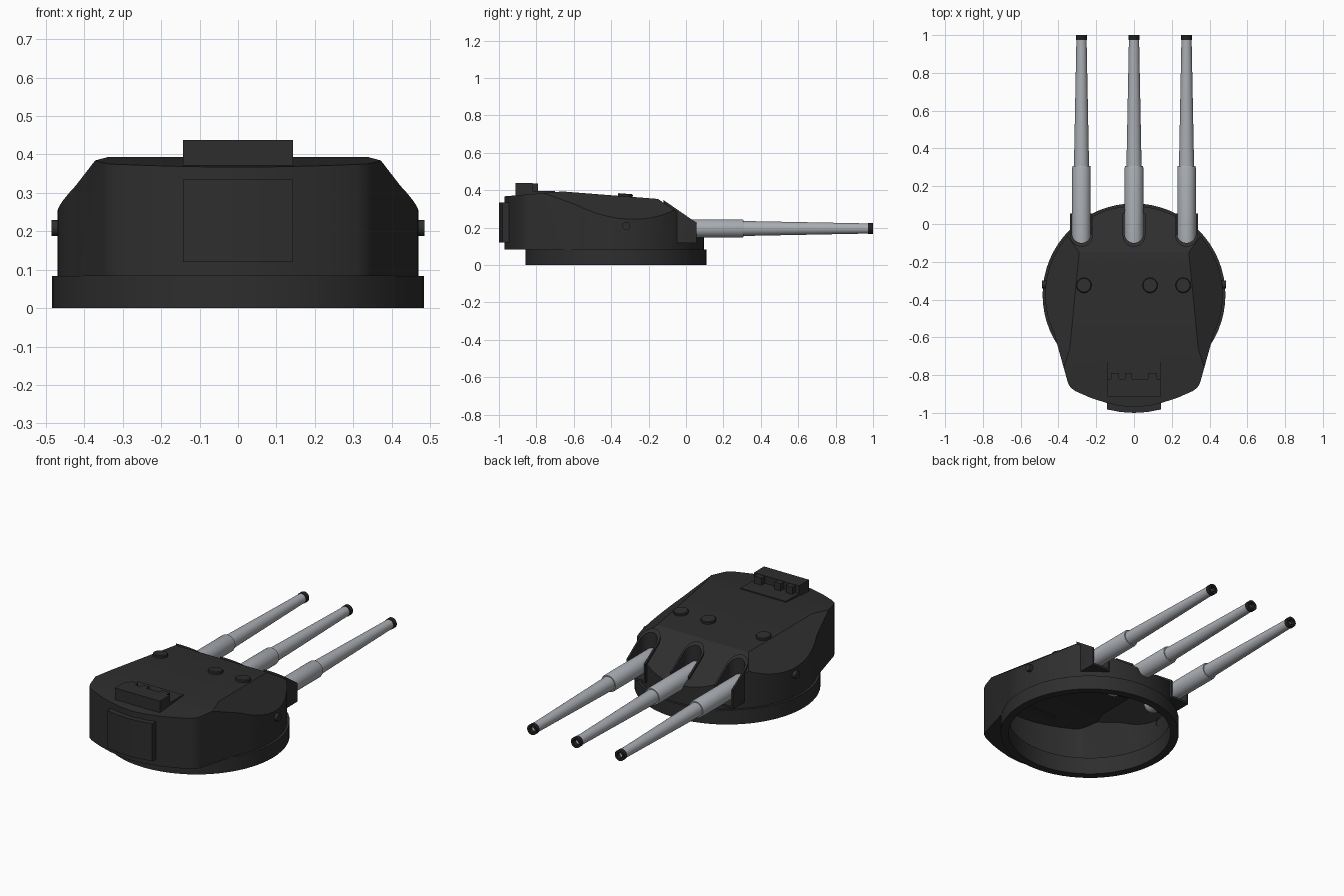
import bpy, bmesh, math
from mathutils import Vector, Matrix

cube = bpy.data.objects.get("Cube")
if cube:
    bpy.data.objects.remove(cube)


def material(name, rgb, rough):
    m = bpy.data.materials.new(name)
    m.use_nodes = True
    m.diffuse_color = (*rgb, 1)
    node = m.node_tree.nodes["Principled BSDF"]
    node.inputs["Base Color"].default_value = (*rgb, 1)
    node.inputs["Roughness"].default_value = rough
    return m


ARMOUR = material("dark armour", (0.027, 0.027, 0.027), 0.6)
STEEL = material("grey steel", (0.4, 0.42, 0.45), 0.5)
MUZZLE = material("black muzzle", (0.015, 0.015, 0.015), 0.6)

CY = -0.375            # centre of the turning ring
GUN_X = (-0.278, 0, 0.278)
GUN_Z = 0.195


def finish(name, bm, mat, angle=30):
    bmesh.ops.recalc_face_normals(bm, faces=bm.faces)
    mesh = bpy.data.meshes.new(name)
    bm.to_mesh(mesh)
    bm.free()
    mesh.materials.append(mat)
    obj = bpy.data.objects.new(name, mesh)
    bpy.context.scene.collection.objects.link(obj)
    smooth(obj, angle)
    return obj


def smooth(obj, angle=30):
    obj.data.shade_smooth()
    obj.data.set_sharp_from_angle(angle=math.radians(angle))


def prism(outline, z0, z1, planes=()):
    """Upright prism trimmed by (point, normal) planes."""
    bm = bmesh.new()
    base = bm.faces.new([bm.verts.new((x, y, z0)) for x, y in outline])
    new = bmesh.ops.extrude_face_region(bm, geom=[base])["geom"]
    bmesh.ops.translate(bm, vec=(0, 0, z1 - z0),
                        verts=[v for v in new if isinstance(v, bmesh.types.BMVert)])
    for co, no in planes:
        bmesh.ops.bisect_plane(bm, geom=bm.verts[:] + bm.edges[:] + bm.faces[:],
                               plane_co=co, plane_no=no, clear_outer=True)
        bmesh.ops.holes_fill(bm, edges=bm.edges[:], sides=0)
    return bm


def lathe(name, profile, centre, axis, mat, closed=False, steps=32):
    """Turn (radius, distance) points around an axis through centre."""
    bm = bmesh.new()
    rot = Vector((0, 0, 1)).rotation_difference(Vector(axis)).to_matrix().to_4x4()
    rings = []
    for r, h in profile:
        n = 1 if r == 0 else steps
        rings.append([bm.verts.new((r * math.cos(math.tau * i / steps),
                                    r * math.sin(math.tau * i / steps), h)) for i in range(n)])
    pairs = list(zip(rings, rings[1:])) + ([(rings[-1], rings[0])] if closed else [])
    for a, b in pairs:
        for i in range(steps):
            j = (i + 1) % steps
            quad = [a[i % len(a)], a[j % len(a)], b[j % len(b)], b[i % len(b)]]
            bm.faces.new(list(dict.fromkeys(quad)))
    bmesh.ops.transform(bm, matrix=Matrix.Translation(centre) @ rot, verts=bm.verts)
    return finish(name, bm, mat)


def box(name, x0, x1, y0, y1, z0, z1, mat=ARMOUR):
    return finish(name, prism([(x0, y0), (x1, y0), (x1, y1), (x0, y1)], z0, z1), mat)


def cut(obj, cutters):
    """Subtract the cutters for good."""
    for c in cutters:
        c.hide_render = True
        mod = obj.modifiers.new("cut", "BOOLEAN")
        mod.operation, mod.solver, mod.object = "DIFFERENCE", "EXACT", c
    graph = bpy.context.evaluated_depsgraph_get()
    mesh = bpy.data.meshes.new_from_object(obj.evaluated_get(graph))
    obj.modifiers.clear()
    obj.data = mesh
    smooth(obj)


# Gunhouse plan: round front, tapering sides, gently curved rear
right = [(0.47 * math.sin(math.radians(a)), CY + 0.47 * math.cos(math.radians(a)))
         for a in range(0, 117, 4)]
right += [(0.35, -0.84), (0.337, -0.865), (0.31, -0.885),
          (0.23, -0.92), (0.153, -0.945), (0.077, -0.963), (0, -0.97)]
plan = right + [(-x, y) for x, y in right[-2:0:-1]]

# Roof, rear roof, sloped front and side chamfer planes
A, B, D = Vector((0.29, -0.15, 0.353)), Vector((0.34, -0.66, 0.393)), Vector((0.468, -0.32, 0.245))
side = (B - A).cross(D - A).normalized()
FRONT = Vector((0, 0.69, 1)).normalized()
mirror = Vector((-1, 1, 1))
planes = [(A, Vector((0, 0.04, 0.51)).normalized()),
          (B, Vector((0, -0.026, 0.31)).normalized()),
          (A, FRONT), (A, side), (A * mirror, side * mirror)]

house = finish("gunhouse", prism(plan, 0.083, 0.5, planes), ARMOUR)
inner = [(x * 0.95, CY + (y - CY) * 0.95) for x, y in plan]
cavity = finish("cavity_cutter",
                prism(inner, 0.1, 0.5, [(co - no * 0.025, no) for co, no in planes]), ARMOUR)
well = lathe("well_cutter", [(0, 0), (0.44, 0), (0.44, 0.15), (0, 0.15)], (0, CY, 0), (0, 0, 1),
             ARMOUR, steps=64)


def port_plan(x, half, back, front):
    """U shape: round at the rear, square at the front."""
    arc = [(x + half * math.cos(math.radians(a)), back + half + half * math.sin(math.radians(a)))
           for a in range(180, 361, 12)]
    return arc + [(x + half, front), (x - half, front)]


# Gun ports with raised hoods
ports = [finish("port_cutter", prism(port_plan(x, 0.05, -0.1, 0.07), 0.13, 0.5), ARMOUR)
         for x in GUN_X]
cut(house, [cavity, well] + ports)
for label, x, port in zip(("right", "centre", "left"), GUN_X, ports):
    hood = finish("gun_port_hood_" + label,
                  prism(port_plan(x, 0.06, -0.12, 0.055), 0.118, 0.5,
                        [(A + FRONT * 0.012, FRONT)]), ARMOUR)
    cut(hood, [port])
for helper in [cavity, well] + ports:
    bpy.data.objects.remove(helper)

# Turning ring
lathe("base_ring", [(0.484, 0), (0.484, 0.083), (0.44, 0.083), (0.44, 0)],
      (0, CY, 0), (0, 0, 1), ARMOUR, closed=True, steps=64)

# Gun barrels with rounded breech, sleeve step and bored muzzle
breech = [(0.049 * math.sin(math.radians(a)), -0.17 - 0.049 * math.cos(math.radians(a)))
          for a in range(0, 91, 15)]
tube = breech + [(0.049, 0.298), (0.046, 0.307), (0.04, 0.307), (0.027, 0.978)]
band = [(0.027, 0.974), (0.03, 0.974), (0.03, 1), (0.017, 1), (0.017, 0.974)]
bore = [(0.0175, 0.997), (0.0165, 0.94), (0, 0.94)]
for label, x in zip(("right", "centre", "left"), GUN_X):
    at = (x, 0, GUN_Z)
    lathe("gun_barrel_" + label, tube, at, (0, 1, 0), STEEL)
    lathe("muzzle_band_" + label, band, at, (0, 1, 0), MUZZLE)
    lathe("muzzle_bore_" + label, bore, at, (0, 1, 0), STEEL)

# Roof hatches lying on the sloped roof
for i, x in enumerate((-0.265, 0.085, 0.26)):
    lathe(f"roof_hatch_{i + 1}", [(0.04, -0.02), (0.04, 0.01), (0.036, 0.014), (0, 0.014)],
          (x, -0.325, 0.367), planes[0][1], ARMOUR)

# Rangefinder housing with three sight blocks and a base plate
box("rangefinder", -0.143, 0.143, -0.912, -0.82, 0.35, 0.438)
for i, (x0, x1) in enumerate(((-0.122, -0.08), (-0.048, -0.01), (0.074, 0.122))):
    box(f"sight_block_{i + 1}", x0, x1, -0.825, -0.79, 0.38, 0.436)
box("rangefinder_plate", -0.143, 0.143, -0.83, -0.7, 0.37, 0.395)

# Curved rear door
door = [(x, -1 + 0.9 * x * x) for x in (-0.143, -0.07, 0, 0.07, 0.143)]
finish("rear_door", prism(door + [(0.143, -0.94), (-0.143, -0.94)], 0.12, 0.335), ARMOUR)

# Side sight ports
for label, s in (("right", -1), ("left", 1)):
    lathe("side_sight_" + label, [(0.021, 0), (0.021, 0.045), (0, 0.045)],
          (s * 0.441, -0.32, 0.209), (s, 0, 0), ARMOUR, steps=20)
